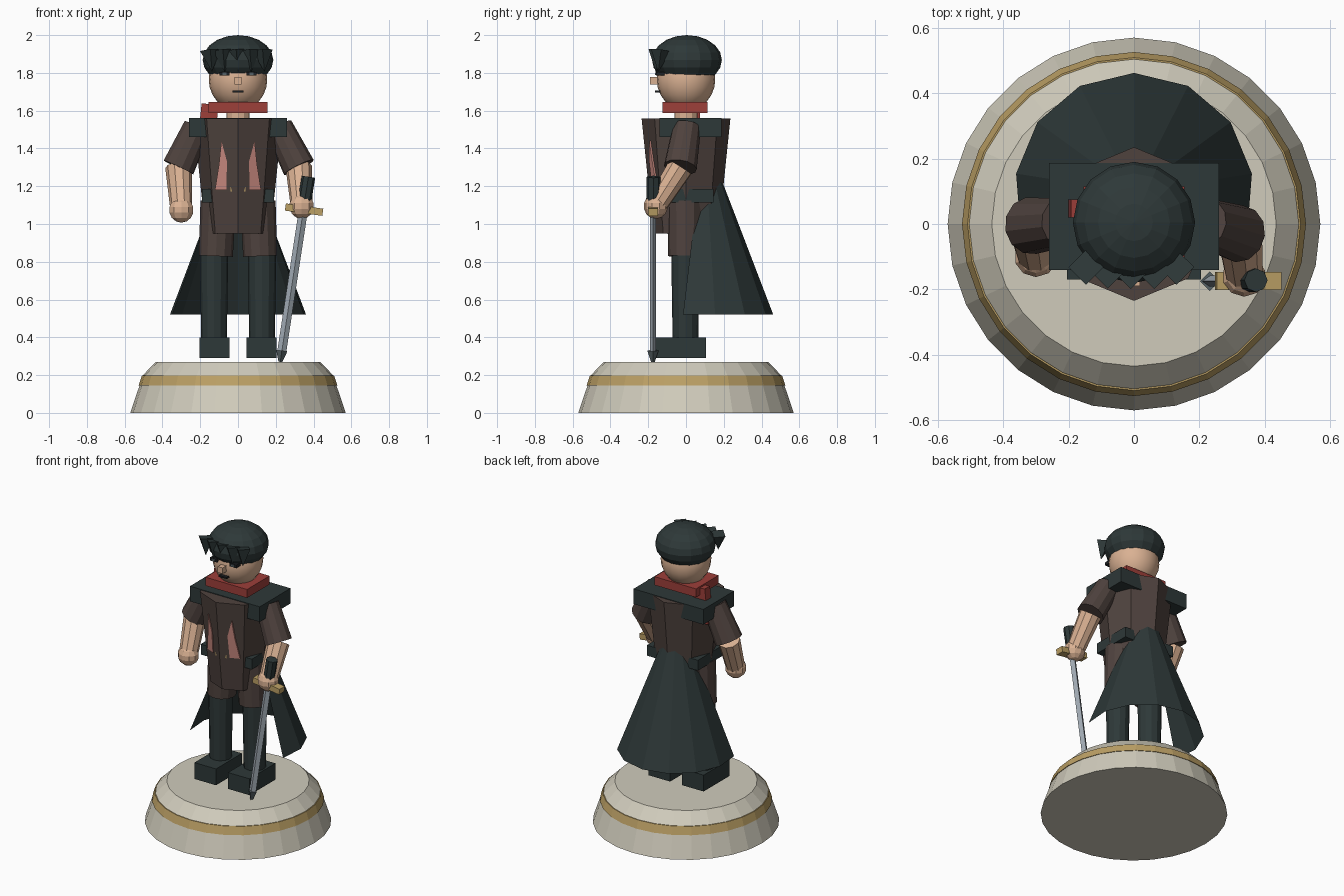
import bpy, bmesh, math
from mathutils import Vector, Matrix

if "Cube" in bpy.data.objects:
    bpy.data.objects.remove(bpy.data.objects["Cube"])


def mat(name, r, g, b):
    m = bpy.data.materials.new(name)
    m.diffuse_color = (r, g, b, 1)
    m.use_nodes = True
    m.node_tree.nodes["Principled BSDF"].inputs["Base Color"].default_value = m.diffuse_color
    return m


DARK = mat("dark_teal", .027, .040, .040)
BROWN = mat("brown_cloth", .078, .055, .048)
SKIN = mat("skin", .70, .44, .29)
RED = mat("scarf_red", .34, .05, .042)
PINK = mat("dusty_pink", .60, .26, .22)
STONE = mat("stone", .63, .60, .50)
GOLD = mat("gold", .50, .35, .13)
STEEL = mat("steel", .36, .41, .46)
GREY = mat("dark_steel", .10, .13, .14)
BLACK = mat("near_black", .012, .014, .016)


def finish(name, bm, m, smooth=None):
    bmesh.ops.recalc_face_normals(bm, faces=bm.faces)
    me = bpy.data.meshes.new(name)
    bm.to_mesh(me)
    bm.free()
    me.materials.append(m)
    ob = bpy.data.objects.new(name, me)
    bpy.context.collection.objects.link(ob)
    if smooth:
        bpy.ops.object.select_all(action='DESELECT')
        bpy.context.view_layer.objects.active = ob
        ob.select_set(True)
        bpy.ops.object.shade_smooth_by_angle(angle=math.radians(smooth))
    return ob


def box(name, x, y, z, m, tilt=0):
    """Box from (min, max) ranges, tilted about its own y axis."""
    bm = bmesh.new()
    size = [b - a for a, b in (x, y, z)]
    mid = [(a + b) / 2 for a, b in (x, y, z)]
    mx = Matrix.Translation(mid) @ Matrix.Rotation(tilt, 4, 'Y') @ Matrix.Diagonal((*size, 1))
    bmesh.ops.create_cube(bm, size=1, matrix=mx)
    return finish(name, bm, m)


def tube(name, a, b, r1, r2, n, m, squash=1, smooth=None):
    """Tapered prism from point a to point b."""
    a, b = Vector(a), Vector(b)
    rot = Vector((0, 0, 1)).rotation_difference(b - a).to_matrix().to_4x4()
    mx = Matrix.Translation((a + b) / 2) @ rot @ Matrix.Diagonal((1, squash, 1, 1))
    bm = bmesh.new()
    bmesh.ops.create_cone(bm, cap_ends=True, segments=n, radius1=r1, radius2=r2,
                          depth=(b - a).length, matrix=mx)
    return finish(name, bm, m, smooth)


def ball(name, c, r, u, v, m, cut=None, smooth=None):
    """Ellipsoid, optionally cut flat below a height."""
    bm = bmesh.new()
    bmesh.ops.create_uvsphere(bm, u_segments=u, v_segments=v, radius=1,
                              matrix=Matrix.Translation(c) @ Matrix.Diagonal((*r, 1)))
    if cut:
        g = bm.verts[:] + bm.edges[:] + bm.faces[:]
        bmesh.ops.bisect_plane(bm, geom=g, plane_co=(0, 0, cut), plane_no=(0, 0, 1), clear_inner=True)
        bmesh.ops.holes_fill(bm, edges=[e for e in bm.edges if e.is_boundary])
    return finish(name, bm, m, smooth)


# Plinth with gold band
tube("plinth_body", (0, 0, 0), (0, 0, .2), .57, .503, 28, STONE)
tube("plinth_top", (0, 0, .2), (0, 0, .27), .503, .435, 28, STONE)
tube("plinth_band", (0, 0, .145), (0, 0, .197), .526, .509, 28, GOLD)

# Legs
for side, s in (("left", 1), ("right", -1)):
    box(side + "_shoe", (s * .125 - .08, s * .125 + .08), (-.17, .105), (.29, .40), DARK)
    tube(side + "_boot", (s * .127, -.003, .39), (s * .127, -.003, .835), .068, .075, 12, DARK)
    tube(side + "_thigh", (s * .117, -.005, .83), (s * .105, -.005, 1.12), .09, .094, 12, BROWN)

# Torso, tunic skirt, shoulder yoke and belt
tube("torso", (0, 0, 1.17), (0, 0, 1.558), .195, .235, 8, BROWN)
tube("tunic_skirt", (0, 0, .95), (0, 0, 1.17), .17, .195, 8, BROWN)
box("shoulder_yoke", (-.26, .26), (-.14, .187), (1.46, 1.562), DARK)
box("belt", (-.19, .19), (-.125, .145), (1.115, 1.185), DARK)
box("buckle", (-.04, .04), (-.182, -.1), (1.172, 1.195), GOLD)

# Lapels lying on the two front torso faces
for side, s in (("left", 1), ("right", -1)):
    bm = bmesh.new()
    pts = [(.088, 1.44), (.058, 1.33), (.062, 1.18), (.122, 1.18), (.100, 1.32)]
    rings = []
    for off in (.008, -.004):
        rings.append([bm.verts.new((s * x, -(.195 + .04 * (z - 1.17) / .388) + .414 * x - off, z))
                      for x, z in pts])
    bm.faces.new(rings[0])
    bm.faces.new(rings[1])
    for i in range(5):
        j = (i + 1) % 5
        bm.faces.new((rings[0][i], rings[0][j], rings[1][j], rings[1][i]))
    finish(side + "_lapel", bm, PINK)

# Cape: open cone around the back
bm = bmesh.new()
rows = []
for r, z in ((.365, .52), (.07, 1.29)):
    rows.append([bm.verts.new((r * math.cos(math.radians(t)), .097 + r * math.sin(math.radians(t)), z))
                 for t in range(-18, 199, 27)])
for i in range(8):
    bm.faces.new((rows[0][i], rows[0][i + 1], rows[1][i + 1], rows[1][i]))
finish("cape", bm, DARK)

# Arms: sleeve, forearm, hand
for side, s, elbow, hand in (("left", 1, (.322, -.03, 1.30), (.337, -.16, 1.095)),
                             ("right", -1, (-.315, -.005, 1.30), (-.30, -.10, 1.075))):
    tube(side + "_sleeve", (s * .215, .005, 1.515), elbow, .075, .088, 12, BROWN)
    tube(side + "_forearm", elbow, hand, .07, .058, 10, SKIN)
    ball(side + "_hand", hand, (.068, .064, .068), 10, 7, SKIN)

# Sword planted on the plinth
tube("sword_grip", (.352, -.172, 1.12), (.373, -.172, 1.25), .036, .036, 8, DARK)
box("sword_guard", (.25, .45), (-.202, -.147), (1.057, 1.095), GOLD, math.radians(8))
tube("sword_blade", (.231, -.175, .32), (.347, -.175, 1.08), .024, .024, 4, STEEL, .7)
tube("sword_tip", (.224, -.175, .27), (.232, -.175, .33), .010, .030, 4, GREY)

# Neck and scarf
tube("neck", (0, 0, 1.55), (0, 0, 1.66), .062, .062, 12, SKIN)
box("scarf", (-.155, .155), (-.125, .115), (1.588, 1.645), RED)
box("scarf_tail", (-.205, -.115), (.02, .075), (1.40, 1.635), RED, math.radians(6))

# Head and face
ball("head", (0, 0, 1.765), (.155, .155, .165), 20, 12, SKIN, smooth=35)
box("nose", (-.018, .018), (-.19, -.14), (1.738, 1.778), SKIN)
box("mouth", (-.03, .03), (-.165, -.13), (1.697, 1.707), BLACK)
for side, s in (("left", 1), ("right", -1)):
    box(side + "_eye", (s * .072 - .026, s * .072 + .026), (-.158, -.11), (1.785, 1.806), BLACK)
    box(side + "_eye_glint", (s * .072 - .011, s * .072 + .011), (-.163, -.15), (1.788, 1.803), GREY)

# Hair cap and pointed fringe
ball("hair", (0, .005, 1.868), (.187, .185, .132), 16, 10, DARK, cut=1.785)
for i, (x, y) in enumerate(((-.147, -.132), (-.08, -.143), (-.01, -.145), (.062, -.145), (.13, -.132))):
    tube("fringe_%d" % (i + 1), (x + .01, y - .015, 1.805), (x, y, 1.92), 0, .054, 4, DARK)
